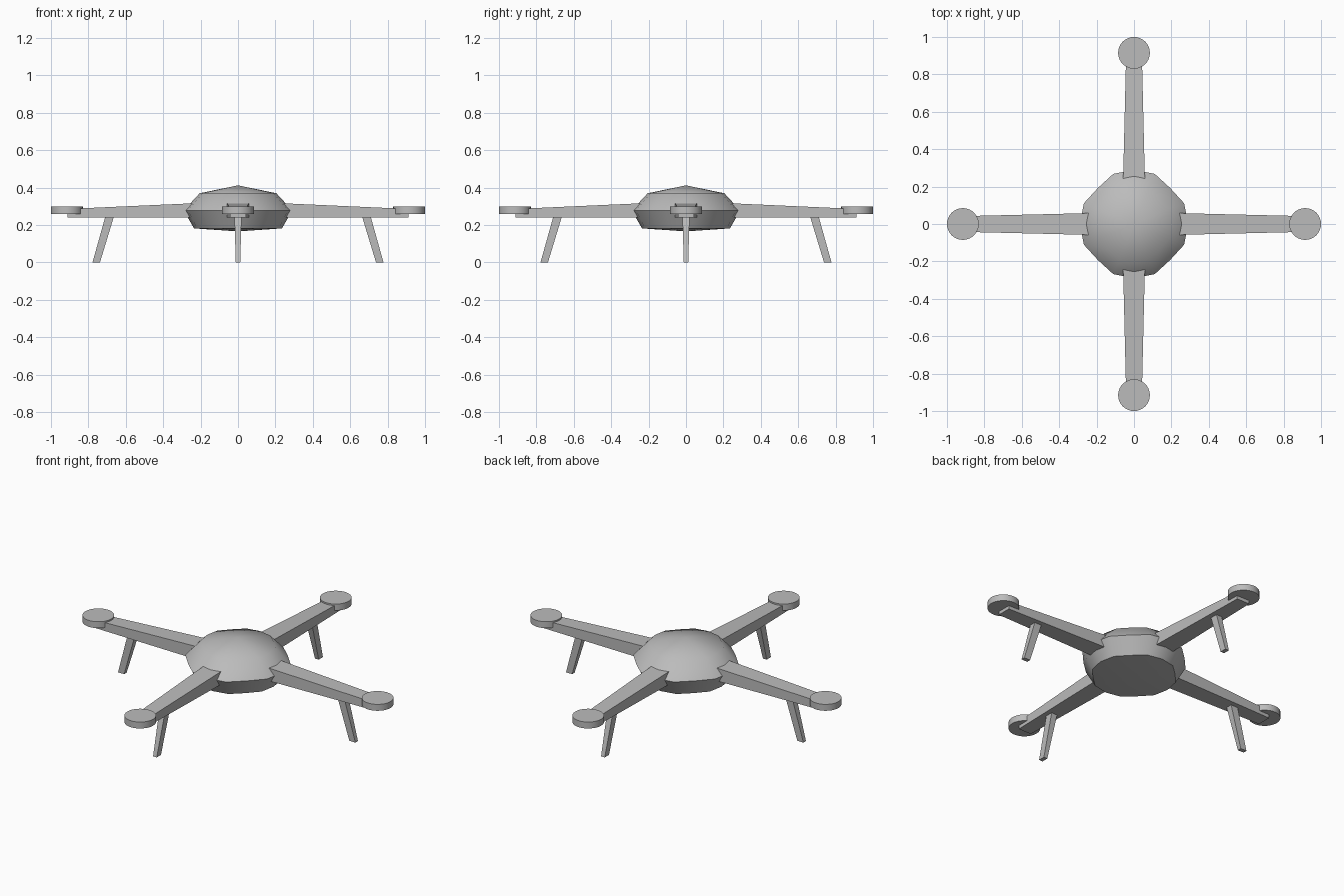
import bpy, bmesh, math
from mathutils import Matrix

cube = bpy.data.objects.get("Cube")
if cube:
    bpy.data.objects.remove(cube, do_unlink=True)

grey = bpy.data.materials.new("light_grey")
grey.use_nodes = True
colour = (0.5, 0.5, 0.5, 1)
grey.diffuse_color = colour
grey.node_tree.nodes["Principled BSDF"].inputs["Base Color"].default_value = colour


def finish(name, bm, turn=0, smooth=None):
    """Turn a bmesh into a named object, rotated about the model's axis."""
    bm.transform(Matrix.Rotation(turn, 4, 'Z'))
    bmesh.ops.recalc_face_normals(bm, faces=bm.faces)
    mesh = bpy.data.meshes.new(name)
    bm.to_mesh(mesh)
    bm.free()
    mesh.materials.append(grey)
    ob = bpy.data.objects.new(name, mesh)
    bpy.context.collection.objects.link(ob)
    if smooth:
        bpy.ops.object.select_all(action='DESELECT')
        ob.select_set(True)
        bpy.context.view_layer.objects.active = ob
        bpy.ops.object.shade_smooth_by_angle(angle=math.radians(smooth))


def loft(bm, rings):
    """Skin successive rings of points; single points close to a fan."""
    loops = [[bm.verts.new(p) for p in ring] for ring in rings]
    for a, b in zip(loops, loops[1:]):
        n = max(len(a), len(b))
        for i in range(n):
            j = (i + 1) % n
            corners = [a[i % len(a)], a[j % len(a)], b[j % len(b)], b[i % len(b)]]
            bm.faces.new(list(dict.fromkeys(corners)))
    for end in (loops[0], loops[-1]):
        if len(end) > 2:
            bm.faces.new(end)


# Body: shallow dome over a tapered belly, slightly cut on the diagonals
def body_ring(radius, z, sides=16):
    if radius == 0:
        return [(0, 0, z)]
    points = []
    for i in range(sides):
        a = math.tau * i / sides
        r = radius * (0.94 if i % 4 == 2 else 1)
        points.append((r * math.cos(a), r * math.sin(a), z))
    return points


bm = bmesh.new()
profile = [(0, 0.166), (0.235, 0.182), (0.29, 0.278), (0.205, 0.37), (0, 0.412)]
loft(bm, [body_ring(r, z) for r, z in profile])
finish("body", bm, smooth=40)


def arm_ring(x, half, low, high):
    return [(x, -half, low), (x, half, low), (x, half, high), (x, -half, high)]


def leg_ring(x0, x1, half, z):
    return [(x0, -half, z), (x1, -half, z), (x1, half, z), (x0, half, z)]


for k, side in enumerate(("left", "back", "right", "front")):
    turn = k * math.pi / 2

    # Tapered arm
    bm = bmesh.new()
    loft(bm, [arm_ring(0.2, 0.059, 0.24, 0.318), arm_ring(0.912, 0.042, 0.24, 0.286)])
    finish(side + "_arm", bm, turn)

    # Round motor pad at the tip
    bm = bmesh.new()
    bmesh.ops.create_cone(bm, cap_ends=True, segments=32, radius1=0.085, radius2=0.085,
                          depth=0.038, matrix=Matrix.Translation((0.915, 0, 0.279)))
    finish(side + "_motor_pad", bm, turn, smooth=30)

    # Splayed landing leg
    bm = bmesh.new()
    loft(bm, [leg_ring(0.738, 0.778, 0.012, 0), leg_ring(0.662, 0.708, 0.019, 0.25)])
    finish(side + "_leg", bm, turn)
